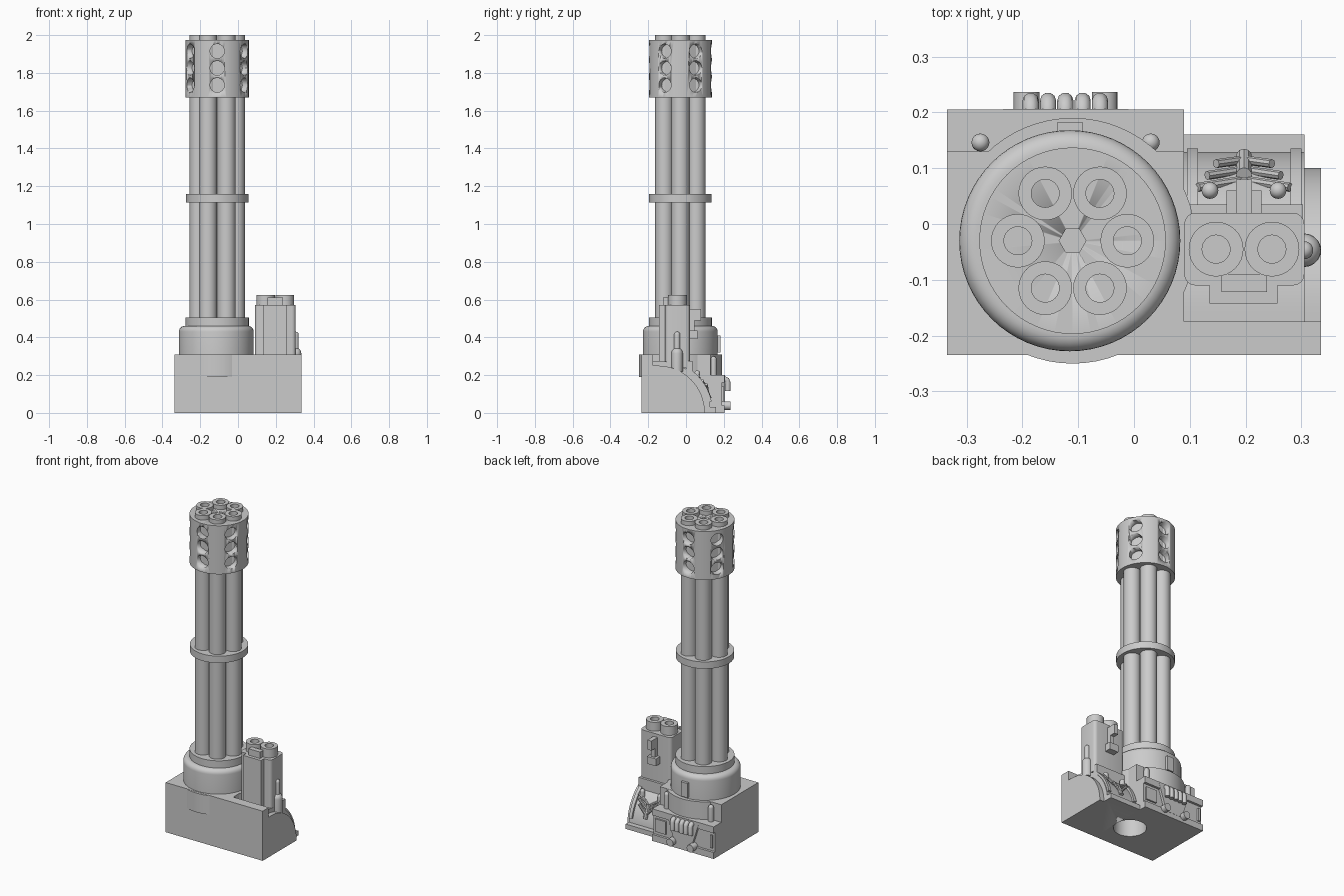
import bpy, bmesh, math
from mathutils import Vector

cube = bpy.data.objects.get("Cube")
if cube:
    bpy.data.objects.remove(cube)

grey = bpy.data.materials.new("plain grey")
grey.use_nodes = True
GREY = (0.6, 0.6, 0.6, 1)
grey.diffuse_color = GREY
grey.node_tree.nodes["Principled BSDF"].inputs["Base Color"].default_value = GREY

CX, CY = -0.11, -0.03      # axis of the barrel cluster
TAU = 2 * math.pi


def finish(bm, name, smooth=False):
    bmesh.ops.recalc_face_normals(bm, faces=bm.faces)
    mesh = bpy.data.meshes.new(name)
    bm.to_mesh(mesh)
    bm.free()
    mesh.materials.append(grey)
    ob = bpy.data.objects.new(name, mesh)
    bpy.context.collection.objects.link(ob)
    if smooth:
        select(ob)
        bpy.ops.object.shade_smooth_by_angle(angle=math.radians(35))
    return ob


def select(ob):
    bpy.ops.object.select_all(action='DESELECT')
    ob.select_set(True)
    bpy.context.view_layer.objects.active = ob


def box(name, x, y, z, bevel=0):
    bm = bmesh.new()
    bmesh.ops.create_cube(bm, size=1)
    for v in bm.verts:
        v.co = Vector([(r[0] + r[1]) / 2 + c * (r[1] - r[0]) for r, c in zip((x, y, z), v.co)])
    if bevel:
        upright = [e for e in bm.edges if abs(e.verts[0].co.z - e.verts[1].co.z) > 0.01]
        bmesh.ops.bevel(bm, geom=upright, offset=bevel, segments=4, profile=0.5, affect='EDGES')
    return finish(bm, name, bool(bevel))


def lathe(name, x, y, profile, n=32):
    """Spin an (r, z) profile that starts and ends on the axis."""
    bm = bmesh.new()
    vs = [bm.verts.new((r, 0, z)) for r, z in profile]
    es = [bm.edges.new(p) for p in zip(vs, vs[1:])]
    bmesh.ops.spin(bm, geom=vs + es, cent=(0, 0, 0), axis=(0, 0, 1), angle=TAU, steps=n)
    bmesh.ops.remove_doubles(bm, verts=bm.verts, dist=0.0001)
    bmesh.ops.translate(bm, verts=bm.verts, vec=(x, y, 0))
    return finish(bm, name, True)


def disc(name, x, y, r, z0, z1, n=64):
    return lathe(name, x, y, [(0, z0), (r, z0), (r, z1), (0, z1)], n)


def pin(name, x, y, r, z0, z1):
    dome = [(r * math.cos(a * TAU / 24), z1 - r + r * math.sin(a * TAU / 24)) for a in range(6)]
    return lathe(name, x, y, [(0, z0), (r, z0)] + dome + [(0, z1)], 20)


def tube(name, x, y, r, bore, z0, z1):
    return lathe(name, x, y, [(0, z0), (r, z0), (r, z1), (bore, z1), (bore, z1 - 0.08), (0, z1 - 0.08)])


def extrude(name, outline, axis, lo, hi, smooth=False):
    """Extrude a (y, z) outline along x, or an (x, z) outline along y."""
    bm = bmesh.new()
    place = (lambda a, b: (lo, a, b)) if axis == 'x' else (lambda a, b: (a, lo, b))
    face = bm.faces.new([bm.verts.new(place(a, b)) for a, b in outline])
    out = bmesh.ops.extrude_face_region(bm, geom=[face])
    d = hi - lo
    bmesh.ops.translate(bm, verts=[g for g in out["geom"] if isinstance(g, bmesh.types.BMVert)],
                        vec=(d, 0, 0) if axis == 'x' else (0, d, 0))
    return finish(bm, name, smooth)


def cut(ob, cutter):
    mod = ob.modifiers.new("cut", 'BOOLEAN')
    mod.operation, mod.solver, mod.object = 'DIFFERENCE', 'EXACT', cutter
    select(ob)
    # Put the cut ahead of any smoothing modifier, then apply it
    bpy.ops.object.modifier_move_to_index(modifier=mod.name, index=0)
    bpy.ops.object.modifier_apply(modifier=mod.name)


def rod(name, start, end, r, n=20):
    """Capped cylinder between two points."""
    a, b = Vector(start), Vector(end)
    bm = bmesh.new()
    bmesh.ops.create_cone(bm, cap_ends=True, segments=n, radius1=r, radius2=r, depth=(b - a).length)
    bmesh.ops.rotate(bm, verts=bm.verts, matrix=Vector((0, 0, 1)).rotation_difference(b - a).to_matrix())
    bmesh.ops.translate(bm, verts=bm.verts, vec=(a + b) / 2)
    return finish(bm, name, True)


def arc(ry, rz, a0=0, a1=90, n=16):
    angles = [math.radians(a0 + (a1 - a0) * i / n) for i in range(n + 1)]
    return [(-0.15 + ry * math.cos(a), rz * math.sin(a)) for a in angles]


# Base: square block, front wall, curved side housing and its end strip
base = [box("base_block", (-0.335, 0.09), (-0.235, 0.13), (0, 0.31)),
        box("front_wall", (0.09, 0.335), (-0.235, -0.175), (0, 0.31))]
for name, ry, rz, lo, hi in (("curved_housing", 0.28, 0.275, 0.09, 0.305),
                             ("housing_end", 0.25, 0.25, 0.305, 0.335)):
    base.append(extrude(name, [(-0.175, 0)] + arc(ry, rz) + [(-0.175, rz)], 'x', lo, hi, True))
socket = disc("socket_cutter", 0, -0.035, 0.093, -0.05, 0.12)
for ob in base:
    cut(ob, socket)
bpy.data.objects.remove(socket)
box("housing_foot", (0.09, 0.305), (0.11, 0.16), (0, 0.03))

# Raised frame and spread-wing relief on the curved housing
for name, lo, hi in (("frame_left", 0.28, 0.3), ("frame_right", 0.095, 0.115)):
    band = arc(0.292, 0.287, 12, 55) + arc(0.27, 0.265, 55, 12)
    extrude(name, band, 'x', lo, hi, True)
for side in (-1, 1):
    for k in range(3):
        z = 0.13 + 0.022 * k
        rod("relief_feather", (0.197, 0.115 - 0.018 * k, z - 0.03),
            (0.197 + side * (0.05 + 0.016 * k), 0.108 - 0.021 * k, z + 0.02), 0.008, 8)
rod("relief_body", (0.197, 0.122, 0.075), (0.197, 0.088, 0.155), 0.014, 10)

# Rear ledge with central panel, pins, bent hoses and bolts
box("rear_ledge", (-0.335, 0.09), (0.12, 0.19), (0, 0.2))
for name, z in (("ledge_rail", (0.16, 0.2)), ("ledge_foot", (0, 0.04))):
    box(name, (-0.335, 0.09), (0.18, 0.205), z)
extrude("rear_panel", [(-0.235, 0.2), (-0.18, 0.03), (-0.065, 0.03), (-0.01, 0.2)], 'y', 0.18, 0.206)
for side in (-1, 1):
    x = -0.1225 + side * 0.1525
    pin("ledge_pin", x, 0.146, 0.016, 0.19, 0.3)
    rod("rear_bolt", (-0.1225 + side * 0.07, 0.18, 0.038), (-0.1225 + side * 0.07, 0.236, 0.038), 0.023)
    box("side_panel", sorted((x - 0.03, x + 0.045 * side)), (0.185, 0.2), (0.06, 0.14))
for i in range(5):
    curve = bpy.data.curves.new("hose", 'CURVE')
    curve.dimensions = '3D'
    curve.bevel_depth, curve.bevel_resolution, curve.use_fill_caps = 0.0145, 3, True
    path = curve.splines.new('POLY')
    points = [(0.17, 0.18), (0.205, 0.18), (0.216, 0.175), (0.221, 0.164), (0.221, 0.115)]
    path.points.add(len(points) - 1)
    for p, (y, z) in zip(path.points, points):
        p.co = (-0.185 + 0.031 * i, y, z, 1)
    curve.materials.append(grey)
    bpy.context.collection.objects.link(bpy.data.objects.new("hose", curve))

# Drum with rounded shoulder, collar and rear latch
disc("drum_surround", CX, CY, 0.22, 0.19, 0.309)
shoulder = [(0.168 + 0.03 * math.cos(a * TAU / 24), 0.43 + 0.03 * math.sin(a * TAU / 24)) for a in range(7)]
lathe("drum", CX - 0.005, CY, [(0, 0.3), (0.198, 0.3)] + shoulder + [(0, 0.46)], 64)
disc("drum_collar", CX, CY, 0.167, 0.45, 0.505)
box("drum_latch", (-0.137, -0.092), (0.15, 0.183), (0.32, 0.41))

# Barrel cluster, middle band and pierced muzzle shroud
for i in range(6):
    a = i * TAU / 6
    tube("barrel", CX + 0.098 * math.cos(a), CY + 0.098 * math.sin(a), 0.048, 0.025, 0.45, 2.0)
disc("core_rod", CX, CY, 0.053, 0.45, 1.7, 24)
disc("middle_band", CX, CY, 0.165, 1.115, 1.158)
shroud = disc("muzzle_shroud", CX, CY, 0.167, 1.67, 1.973)
for i in range(6):
    a = (i + 0.5) * TAU / 6
    for z in (1.735, 1.825, 1.915):
        ends = [(CX + r * math.cos(a), CY + r * math.sin(a), z) for r in (0.125, 0.2)]
        hole = rod("hole_cutter", *ends, 0.038, 24)
        cut(shroud, hole)
        bpy.data.objects.remove(hole)
# Hexagonal gap at the muzzle centre
hexagon = disc("hex_cutter", CX, CY, 0.024, 1.9, 2.05, 6)
cut(shroud, hexagon)
bpy.data.objects.remove(hexagon)

# Side pod: rounded case, twin tubes, front ribs
box("pod_case", (0.09, 0.305), (-0.11, 0.02), (0.24, 0.57), 0.02)
for x in (0.147, 0.247):
    tube("pod_tube", x, -0.045, 0.049, 0.025, 0.5, 0.625)
box("pod_front_plate", (0.135, 0.257), (-0.142, -0.1), (0.25, 0.57))
box("pod_front_rib", (0.157, 0.238), (-0.122, -0.09), (0.5, 0.61))

# Pod rear bracket
box("bracket_bar", (0.183, 0.211), (0.01, 0.08), (0.49, 0.55))
box("bracket_spine", (0.183, 0.211), (0.01, 0.045), (0.4, 0.55))
box("bracket_foot", (0.166, 0.228), (0.01, 0.06), (0.39, 0.435))

# Pod saddle with bolts, and the side piston
box("pod_saddle", (0.092, 0.303), (0.0, 0.035), (0.2, 0.275))
for side in (-1, 1):
    pin("saddle_bolt", 0.197 + side * 0.061, 0.06, 0.015, 0.15, 0.225)
pin("piston_sleeve", 0.305, -0.047, 0.03, 0.22, 0.345)
pin("piston_rod", 0.305, -0.047, 0.016, 0.3, 0.43)
